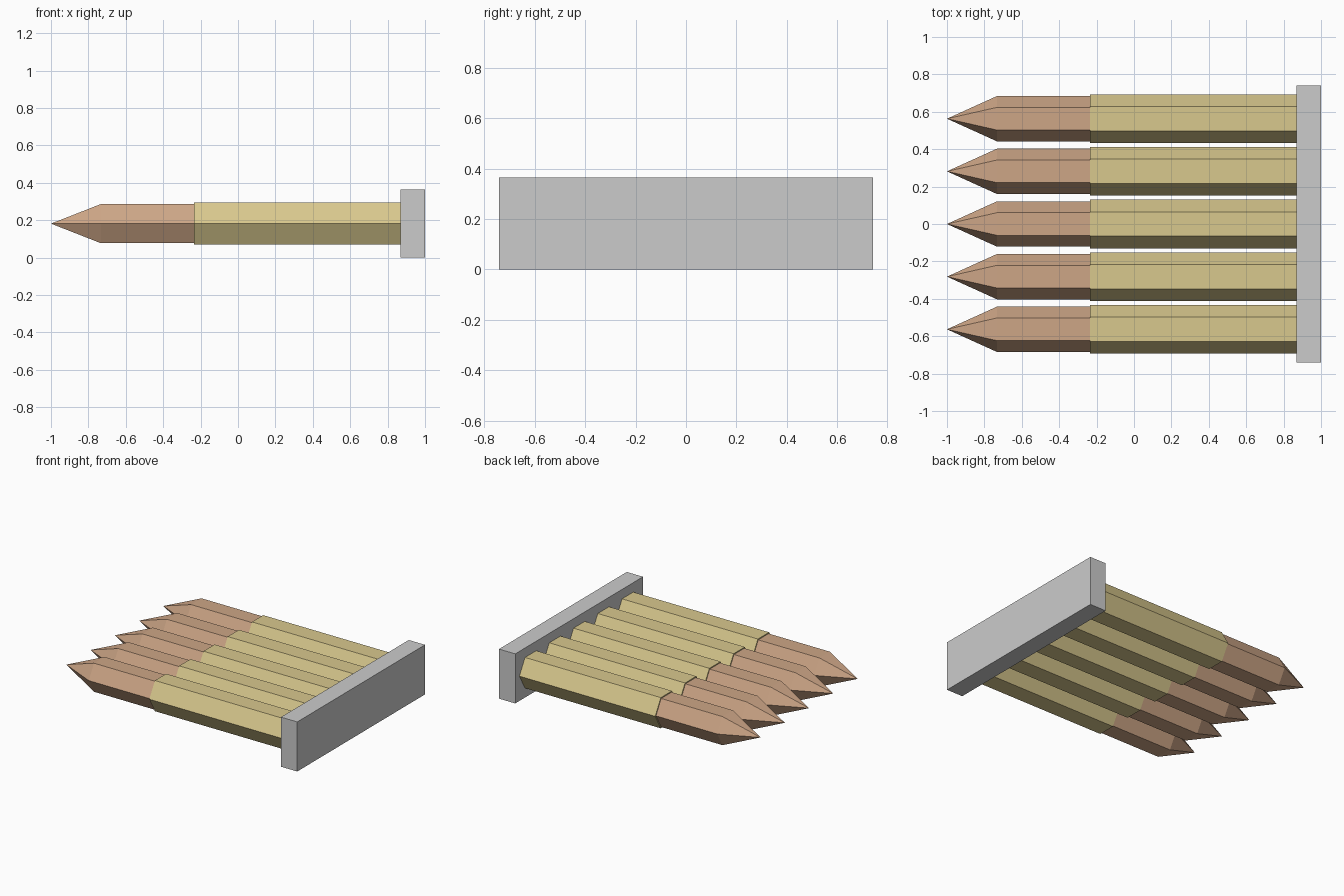
import bpy, bmesh, math

if "Cube" in bpy.data.objects:
    bpy.data.objects.remove(bpy.data.objects["Cube"])

CENTRE_Z = 0.182
SPACING = 0.2815


def material(name, rgb):
    m = bpy.data.materials.new(name)
    m.diffuse_color = (*rgb, 1)
    m.use_nodes = True
    m.node_tree.nodes["Principled BSDF"].inputs["Base Color"].default_value = m.diffuse_color
    return m


def finish(name, bm, mat=None):
    bmesh.ops.recalc_face_normals(bm, faces=bm.faces)
    me = bpy.data.meshes.new(name)
    bm.to_mesh(me)
    bm.free()
    ob = bpy.data.objects.new(name, me)
    bpy.context.collection.objects.link(ob)
    if mat:
        me.materials.append(mat)


def hex_solid(name, y, sections, mat, tip=None):
    """Hexagonal solid along x from (x, radius) sections, optionally ending in a point."""
    bm = bmesh.new()
    rings = []
    for x, r in sections:
        rings.append([bm.verts.new((x, y + r * math.cos(i * math.pi / 3),
                                    CENTRE_Z + r * math.sin(i * math.pi / 3)))
                      for i in range(6)])
    for a, b in zip(rings, rings[1:]):
        for i in range(6):
            j = (i + 1) % 6
            bm.faces.new((a[i], a[j], b[j], b[i]))
    bm.faces.new(rings[0])
    last = rings[-1]
    if tip is None:
        bm.faces.new(last)
    else:
        point = bm.verts.new((tip, y, CENTRE_Z))
        for i in range(6):
            bm.faces.new((last[i], last[(i + 1) % 6], point))
    finish(name, bm, mat)


brass = material("brass", (0.69, 0.58, 0.27))
copper = material("copper", (0.61, 0.38, 0.24))

# Five cartridges side by side: brass case and pointed copper bullet
for n in range(5):
    y = (n - 2) * SPACING
    hex_solid(f"case_{n + 1}", y, [(0.868, 0.13), (-0.235, 0.13)], brass)
    hex_solid(f"bullet_{n + 1}", y, [(-0.235, 0.121), (-0.733, 0.121)], copper, tip=-1.0)

# Clip plate holding the case ends
bm = bmesh.new()
bmesh.ops.create_cube(bm, size=1)
bmesh.ops.scale(bm, vec=(0.132, 1.482, 0.364), verts=bm.verts)
bmesh.ops.translate(bm, vec=(0.934, 0, 0.182), verts=bm.verts)
finish("clip_plate", bm)
